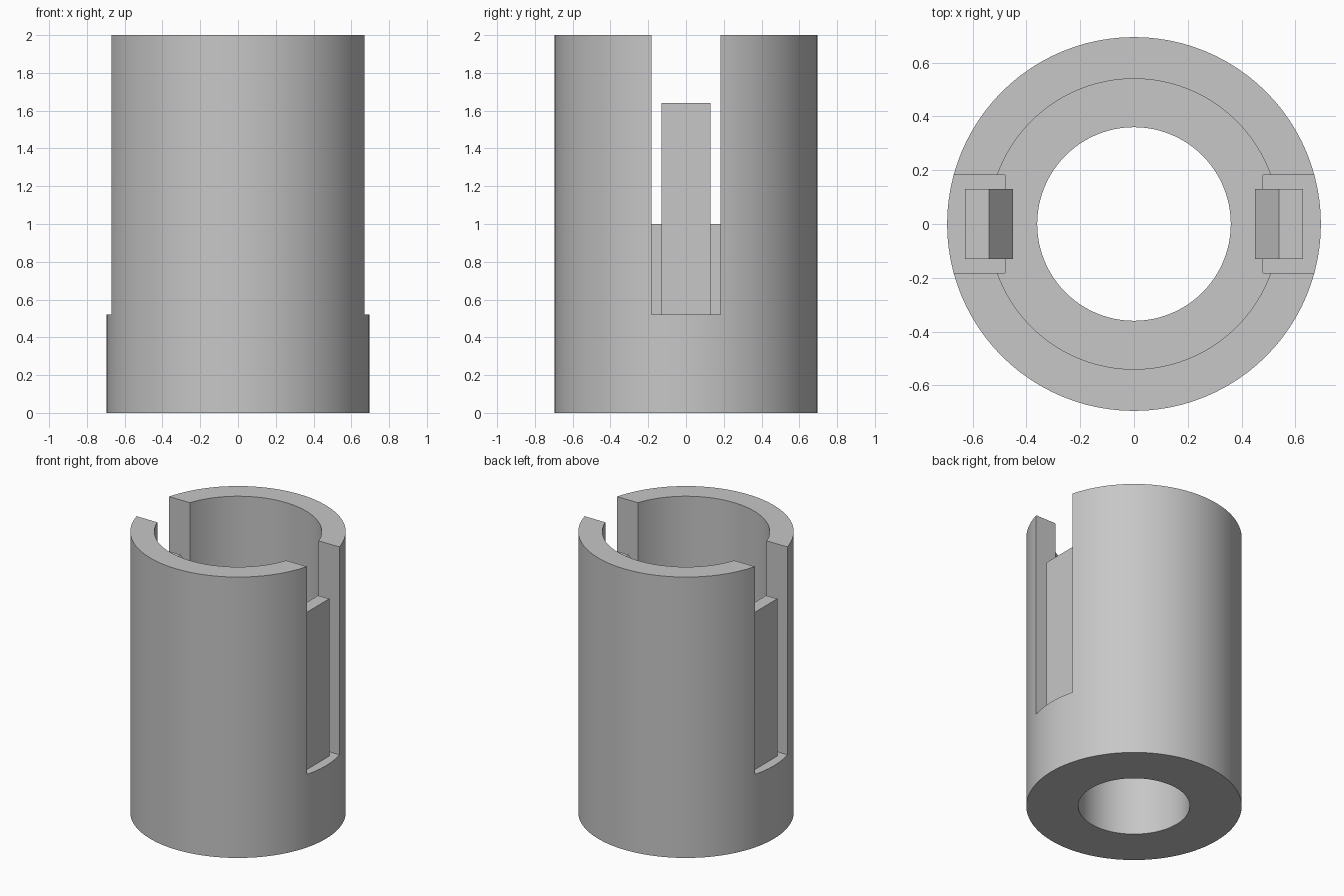
import bpy, bmesh, math
from mathutils import Vector

if "Cube" in bpy.data.objects:
    bpy.data.objects.remove(bpy.data.objects["Cube"])

SEG = 96
grey = bpy.data.materials.new("plain grey")
grey.diffuse_color = (0.57, 0.57, 0.57, 1)
grey.use_nodes = True
grey.node_tree.nodes["Principled BSDF"].inputs["Base Color"].default_value = grey.diffuse_color


def make_object(name, bm):
    bmesh.ops.recalc_face_normals(bm, faces=bm.faces[:])
    mesh = bpy.data.meshes.new(name)
    bm.to_mesh(mesh)
    bm.free()
    mesh.materials.append(grey)
    obj = bpy.data.objects.new(name, mesh)
    bpy.context.collection.objects.link(obj)
    return obj


def lathe(name, profile):
    """Revolve a closed (radius, z) profile around the z axis."""
    bm = bmesh.new()
    rings = []
    for i in range(SEG):
        a = 2 * math.pi * i / SEG
        rings.append([bm.verts.new((r * math.cos(a), r * math.sin(a), z)) for r, z in profile])
    n = len(profile)
    for i in range(SEG):
        p, q = rings[i], rings[(i + 1) % SEG]
        for j in range(n):
            k = (j + 1) % n
            bm.faces.new((p[j], q[j], q[k], p[k]))
    return make_object(name, bm)


def prism(name, profile, half_width, side):
    """Extrude an (x, z) profile along y, on the given side of x."""
    bm = bmesh.new()
    face = bm.faces.new([bm.verts.new((side * x, -half_width, z)) for x, z in profile])
    ext = bmesh.ops.extrude_face_region(bm, geom=[face])
    moved = [g for g in ext["geom"] if isinstance(g, bmesh.types.BMVert)]
    bmesh.ops.translate(bm, verts=moved, vec=Vector((0, 2 * half_width, 0)))
    return make_object(name, bm)


# Sleeve: narrow bore below, wide counterbore above
sleeve = lathe("sleeve", [(0.36, 0), (0.695, 0), (0.695, 2), (0.54, 2), (0.54, 1), (0.36, 1)])

for side, label in ((-1, "left"), (1, "right")):
    # Slot open to the top and outside
    cutter = prism(label + "_slot_cutter",
                   [(0.48, 0.52), (0.9, 0.52), (0.9, 2.3), (0.48, 2.3)], 0.183, side)
    cutter.hide_render = True
    mod = sleeve.modifiers.new(label + "_slot", 'BOOLEAN')
    mod.operation = 'DIFFERENCE'
    mod.solver = 'EXACT'
    mod.object = cutter
    bpy.context.view_layer.objects.active = sleeve
    bpy.ops.object.modifier_apply(modifier=mod.name)
    bpy.data.objects.remove(cutter)

    # Snap clip: upright tab with an inward hook and sloped lead-in
    prism(label + "_snap_clip",
          [(0.54, 0.51), (0.628, 0.51), (0.628, 1.64), (0.54, 1.64), (0.45, 1.52), (0.54, 1.52)],
          0.13, side)

# Smooth round walls, sharp rims
bpy.ops.object.select_all(action='DESELECT')
sleeve.select_set(True)
bpy.context.view_layer.objects.active = sleeve
bpy.ops.object.shade_smooth_by_angle(angle=math.radians(30))
